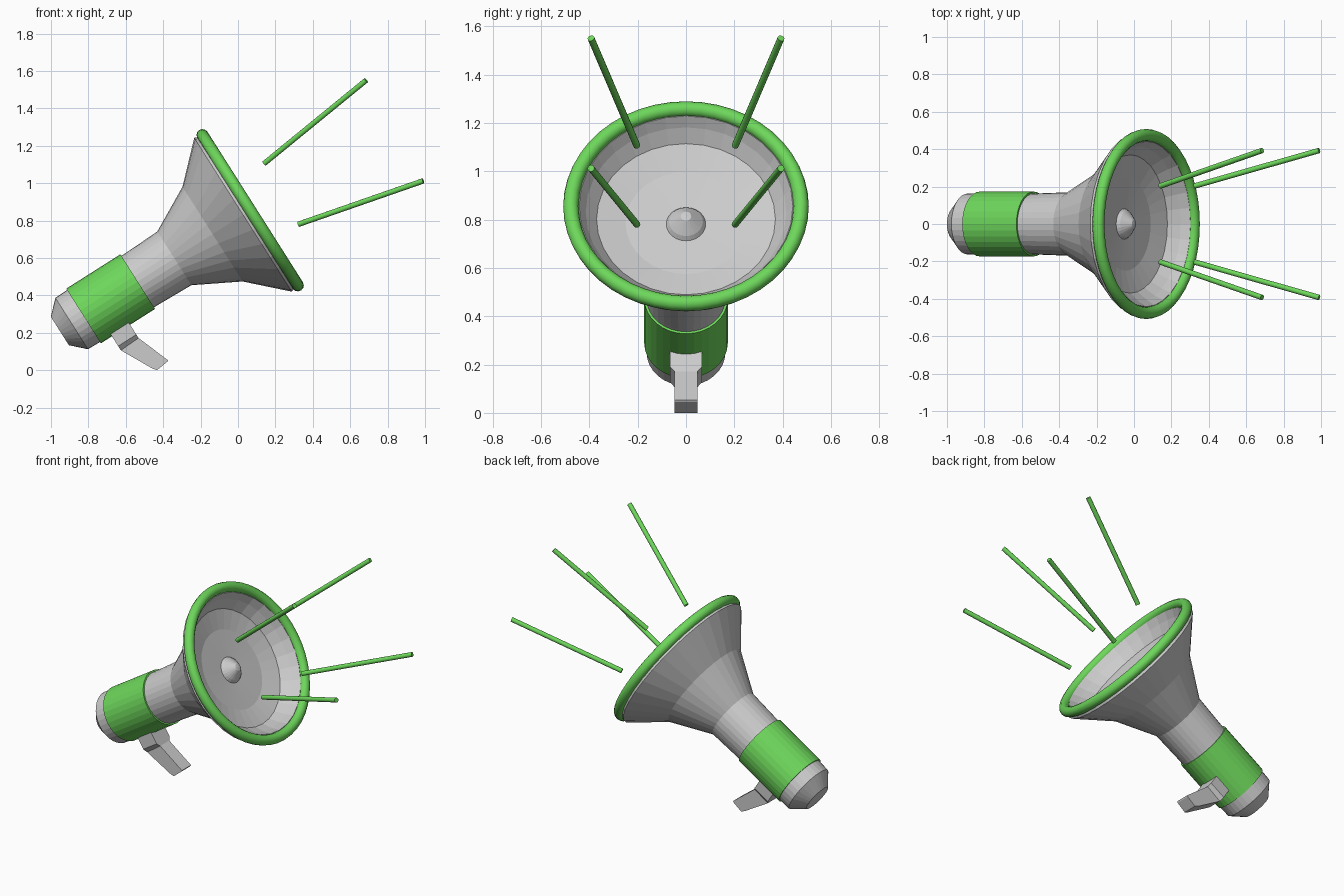
import bpy, bmesh, math
from mathutils import Matrix, Vector

if "Cube" in bpy.data.objects:
    bpy.data.objects.remove(bpy.data.objects["Cube"])

SIDES = 32
TILT = math.radians(90 - 32.4)
# Local frame: z runs along the horn axis, origin at the rim centre, +x points down
FRAME = Matrix.Translation((0.065, 0, 0.855)) @ Matrix.Rotation(TILT, 4, 'Y')


def material(name, rgb):
    m = bpy.data.materials.new(name)
    m.diffuse_color = (*rgb, 1)
    m.use_nodes = True
    m.node_tree.nodes["Principled BSDF"].inputs["Base Color"].default_value = m.diffuse_color
    return m


GREY = material("light_grey", (0.60, 0.60, 0.60))
GREEN = material("leaf_green", (0.155, 0.68, 0.105))


def finish(name, bm, mat, smooth=None):
    bmesh.ops.remove_doubles(bm, verts=bm.verts, dist=1e-5)
    bmesh.ops.recalc_face_normals(bm, faces=bm.faces)
    me = bpy.data.meshes.new(name)
    bm.to_mesh(me)
    bm.free()
    me.materials.append(mat)
    ob = bpy.data.objects.new(name, me)
    bpy.context.collection.objects.link(ob)
    if smooth:
        bpy.context.view_layer.objects.active = ob
        ob.select_set(True)
        bpy.ops.object.shade_smooth_by_angle(angle=math.radians(smooth))
        ob.select_set(False)
    return ob


def lathe(name, profile, mat, closed=False, smooth=None, sides=SIDES):
    """Spin (axial, radius) points round the horn axis."""
    bm = bmesh.new()
    pts = profile + profile[:1] if closed else profile
    vs = [bm.verts.new((r, 0, t)) for t, r in pts]
    es = [bm.edges.new(p) for p in zip(vs, vs[1:])]
    bmesh.ops.spin(bm, geom=vs + es, cent=(0, 0, 0), axis=(0, 0, 1),
                   angle=math.tau, steps=sides)
    bm.transform(FRAME)
    return finish(name, bm, mat, smooth)


# Horn: outer shell, lip, and shallow inner bowl, with the domed rear end
lathe("horn_body", [
    (-1.205, 0), (-1.205, 0.09), (-1.13, 0.163), (-1.05, 0.165),
    (-0.70, 0.163), (-0.48, 0.17), (-0.238, 0.30), (-0.045, 0.487),
    (-0.012, 0.475), (0.0, 0.442), (-0.045, 0.415), (-0.10, 0.37),
    (-0.13, 0.25), (-0.142, 0)], GREY)

# Green sleeve round the barrel
lathe("barrel_sleeve", [(-1.055, 0.15), (-1.055, 0.173), (-0.712, 0.173),
                        (-0.712, 0.15)], GREEN, closed=True)

# Rounded rim
lathe("horn_rim", [(0.032 * math.sin(i * math.tau / 12), 0.476 + 0.032 * math.cos(i * math.tau / 12))
                   for i in range(12)], GREEN, closed=True, smooth=40, sides=48)

# Central speaker tip
lathe("speaker_tip", [(-0.165, 0), (-0.165, 0.06), (-0.14, 0.083),
                      (-0.12, 0.07), (-0.077, 0.022), (-0.074, 0)], GREY, sides=24)


def axial(t, r):
    p = FRAME @ Vector((r, 0, t))
    return (p.x, p.z)


# Handle: rectangular sections (rear point, front point, half width) lofted together
sections = [
    (axial(-0.985, 0.12), axial(-0.87, 0.12), 0.067),
    (axial(-0.985, 0.235), axial(-0.87, 0.235), 0.067),
    (axial(-0.985, 0.262), axial(-0.87, 0.257), 0.047),
    ((-0.46, 0.010), (-0.374, 0.053), 0.047),
    ((-0.433, 0.0), (-0.378, 0.045), 0.047),
]
bm = bmesh.new()
rings = [[bm.verts.new((p[0], y, p[1])) for p, y in ((a, -w), (b, -w), (b, w), (a, w))]
         for a, b, w in sections]
for lo, hi in zip(rings, rings[1:]):
    for i in range(4):
        j = (i + 1) % 4
        bm.faces.new((lo[i], lo[j], hi[j], hi[i]))
bm.faces.new(rings[0])
bm.faces.new(rings[-1])
finish("handle", bm, GREY)

# Sound rays, mirrored left and right
rays = {"upper": ((0.14, 0.203, 1.105), (0.685, 0.393, 1.55)),
        "lower": ((0.323, 0.203, 0.78), (0.99, 0.393, 1.012))}
for label, (a, b) in rays.items():
    for side, s in (("right", -1), ("left", 1)):
        p, q = (Vector((v[0], v[1] * s, v[2])) for v in (a, b))
        d = q - p
        bm = bmesh.new()
        bmesh.ops.create_cone(bm, cap_ends=True, segments=12, radius1=0.0145,
                              radius2=0.0145, depth=d.length)
        bm.transform(Matrix.Translation((p + q) / 2) @ d.to_track_quat('Z', 'Y').to_matrix().to_4x4())
        finish(f"sound_ray_{label}_{side}", bm, GREEN, smooth=40)
